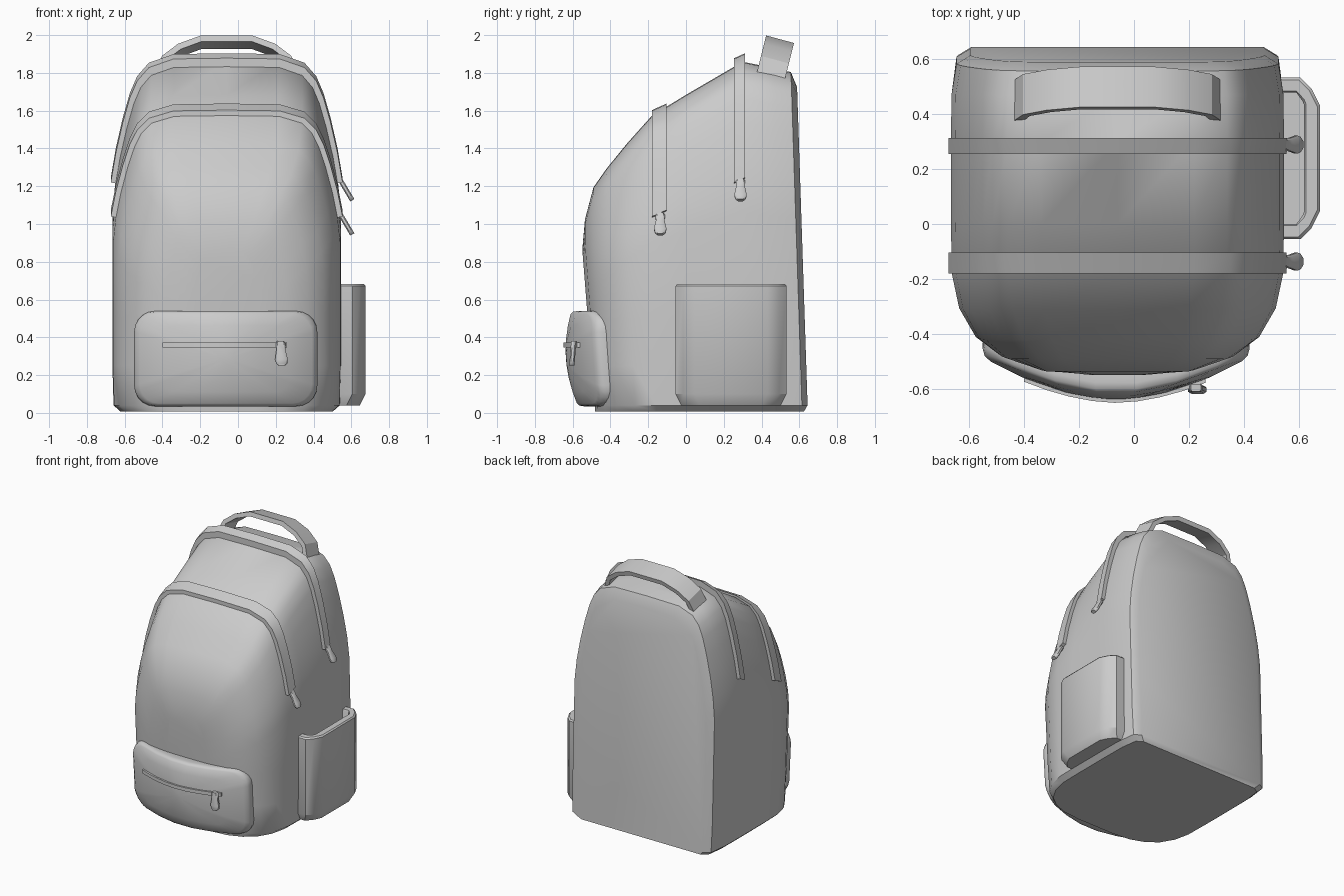
import bpy, bmesh, math
from mathutils import Vector

cube = bpy.data.objects.get("Cube")
if cube:
    bpy.data.objects.remove(cube)

CX = -0.06  # centre line of the bag
fabric = bpy.data.materials.new("light grey fabric")
fabric.use_nodes = True
fabric.diffuse_color = (0.6, 0.6, 0.6, 1)
fabric.node_tree.nodes["Principled BSDF"].inputs["Base Color"].default_value = (0.6, 0.6, 0.6, 1)


def finish(name, bm, angle=35):
    bmesh.ops.recalc_face_normals(bm, faces=bm.faces)
    mesh = bpy.data.meshes.new(name)
    bm.to_mesh(mesh)
    bm.free()
    mesh.materials.append(fabric)
    ob = bpy.data.objects.new(name, mesh)
    bpy.context.collection.objects.link(ob)
    bpy.ops.object.select_all(action='DESELECT')
    ob.select_set(True)
    bpy.context.view_layer.objects.active = ob
    bpy.ops.object.shade_smooth_by_angle(angle=math.radians(angle))
    return ob


def loft(name, rings, angle=35):
    """Skin a list of equal closed rings and cap both ends."""
    bm = bmesh.new()
    vs = [[bm.verts.new(p) for p in ring] for ring in rings]
    n = len(rings[0])
    for a, b in zip(vs, vs[1:]):
        for i in range(n):
            j = (i + 1) % n
            bm.faces.new((a[i], a[j], b[j], b[i]))
    bm.faces.new(vs[0])
    bm.faces.new(vs[-1])
    return finish(name, bm, angle)


def ribbon(name, path, y0, y1, out, inn, tilt=0, lean=0, ztop=0):
    """Flat band following an (x, z) path, leaning and tilted in y."""
    rings = []
    for i, p in enumerate(path):
        t = Vector(path[min(i + 1, len(path) - 1)]) - Vector(path[max(i - 1, 0)])
        n = Vector((-t.y, t.x)).normalized()
        ring = []
        for off, y in ((out, y0), (out, y1), (-inn, y1), (-inn, y0)):
            x, z = Vector(p) + n * off
            ring.append((CX + x, y + lean * (z - ztop), z + tilt * (y - y0)))
        rings.append(ring)
    return loft(name, rings, 30)


# Shoulder curve: fraction of half width, drop below the top
ARCH = [(1, .75), (.975, .6), (.93, .45), (.87, .3), (.81, .18), (.75, .1), (.66, .04), (.46, 0)]


def arch(w, h, skip=0):
    k = h / 1.75
    side = [(-w * f, h - d * k) for f, d in ARCH[skip:]]
    return side + [(0, h + .004)] + [(-x, z) for x, z in reversed(side)]


# Main body: arched slices from front to back
def body_slice(y, w, h, back=None):
    foot = [(w * .93, .008), (w * .99, .04), (w, .25), (w, .5)]
    pts = [(-x, z) for x, z in foot] + arch(w, h) + [(x, z) for x, z in reversed(foot)]
    if h < 1.1:  # keep wall points below the shoulder of the low slices
        pts = [(x, min(z, .4) if abs(x) == w and z == .5 else z) for x, z in pts]
    ring = []
    for x, z in pts:
        if back is not None:
            yy = .645 - .033 * z - back - (.02 if z < .03 else 0)
        else:
            yy = y * (1 - .13 * max(0, (.9 - z) / .9)) if y < 0 else y
        ring.append((CX + x, yy, z))
    return ring


slices = [(-.552, .17, .86), (-.535, .32, 1.02), (-.49, .43, 1.19), (-.42, .515, 1.29),
          (-.31, .575, 1.425), (-.18, .602, 1.57), (0, .605, 1.68), (.3, .605, 1.855), (.47, .603, 1.82)]
rings = [body_slice(*s) for s in slices]
rings.append(body_slice(0, .585, 1.80, .03))
rings.append(body_slice(0, .535, 1.72, 0))
loft("body", rings, 40)


# Zip pull: small tapered tab hanging from a to b
def zip_pull(name, a, b, across, flat):
    a, b, across, flat = (Vector(v) for v in (a, b, across, flat))
    rings = []
    for t, s in ((0, .55), (.08, .75), (.35, .7), (.75, 1), (.92, .85), (1, .5)):
        c = a.lerp(b, t)
        rings.append([c + across * s * u + flat * v
                      for u, v in ((-1, -.5), (-.7, -1), (.7, -1), (1, -.5), (1, .5), (.7, 1), (-.7, 1), (-1, .5))])
    loft(name, rings, 40)


# Zip bands over the top, each with a pull on the left side
for name, y0, y1, h in (("front", -.18, -.103, 1.575), ("rear", .255, .312, 1.85)):
    ribbon(name + "_zip_band", arch(.605, h, 1), y0, y1, .024, .03, tilt=.45)
    ym, zb = (y0 + y1) / 2 + .005, h - .6 * h / 1.75
    zip_pull(name + "_zip_pull", (.54, ym, zb + .02), (.605, ym, zb - .09), (0, .033, 0), (.011, 0, .006))

# Carry handle
half = [(-.36, 1.8), (-.33, 1.88), (-.25, 1.94), (-.135, 1.982)]
ribbon("carry_handle", half + [(-x, z) for x, z in reversed(half)], .425, .572, .016, .016,
       tilt=-.27, lean=.25, ztop=2)


# Front pocket: rounded panel wrapped around the front
PX, PZ, PW, PH, PR = -.065, .287, .485, .252, .11


def bulge(x, z):
    u = abs(x - PX) / PW
    return -.638 + .15 * u ** 1.8 + .045 * ((z - .34) / .26) ** 2


def pocket_ring(s, depth):
    w, h, r = PW * s, PH * s, PR * s
    pts = []
    for q, (sx, sz) in enumerate(((1, 1), (-1, 1), (-1, -1), (1, -1))):
        for i in range(6):
            a = math.radians(90 * q + 18 * i)
            pts.append((sx * (w - r) + r * math.cos(a), sz * (h - r) + r * math.sin(a)))
        if sx * sz > 0:  # extra points along the long edges
            pts += [(sx * (w - r) * t, sz * h) for t in (.6, .2, -.2, -.6)]
    return [(PX + x, bulge(PX + x, PZ + z) + depth, PZ + z) for x, z in pts]


loft("front_pocket", [pocket_ring(s, d) for s, d in
                      ((.97, .14), (.99, .06), (1, .03), (.985, .008), (.94, 0), (.7, 0), (.4, 0), (.1, 0))], 40)

# Zip strip and pull on the front pocket
rings = []
for i in range(9):
    x = -.4 + .66 * i / 8
    y = bulge(x, .36)
    rings.append([(x, y - .012, .347), (x, y - .012, .373), (x, y + .02, .373), (x, y + .02, .347)])
loft("pocket_zip_strip", rings, 30)
yp = bulge(.23, .36) - .018
zip_pull("pocket_zip_pull", (.225, yp, .38), (.232, yp - .01, .25), (.034, 0, 0), (0, .014, 0))

# Open side pocket on the left: outer wall, rim, inner wall, floor
outer = [(.5, 0), (.605, 0), (.645, .04), (.675, .1)]
inner = [(.5, .055), (.59, .055), (.612, .085), (.618, .1)]


def side_ring(prof, z, inset=0):
    y0, y1 = -.055, .532
    front = [(x - (inset if x > .6 else 0), y0 + d + inset, z) for x, d in prof]
    rear = [(x - (inset if x > .6 else 0), y1 - d - inset, z) for x, d in reversed(prof)]
    return front + rear


loft("side_pocket", [side_ring(outer, .04, .03), side_ring(outer, .1), side_ring(outer, .672),
                     side_ring(outer, .682, .008), side_ring(inner, .682, -.006),
                     side_ring(inner, .67), side_ring(inner, .12)], 35)
